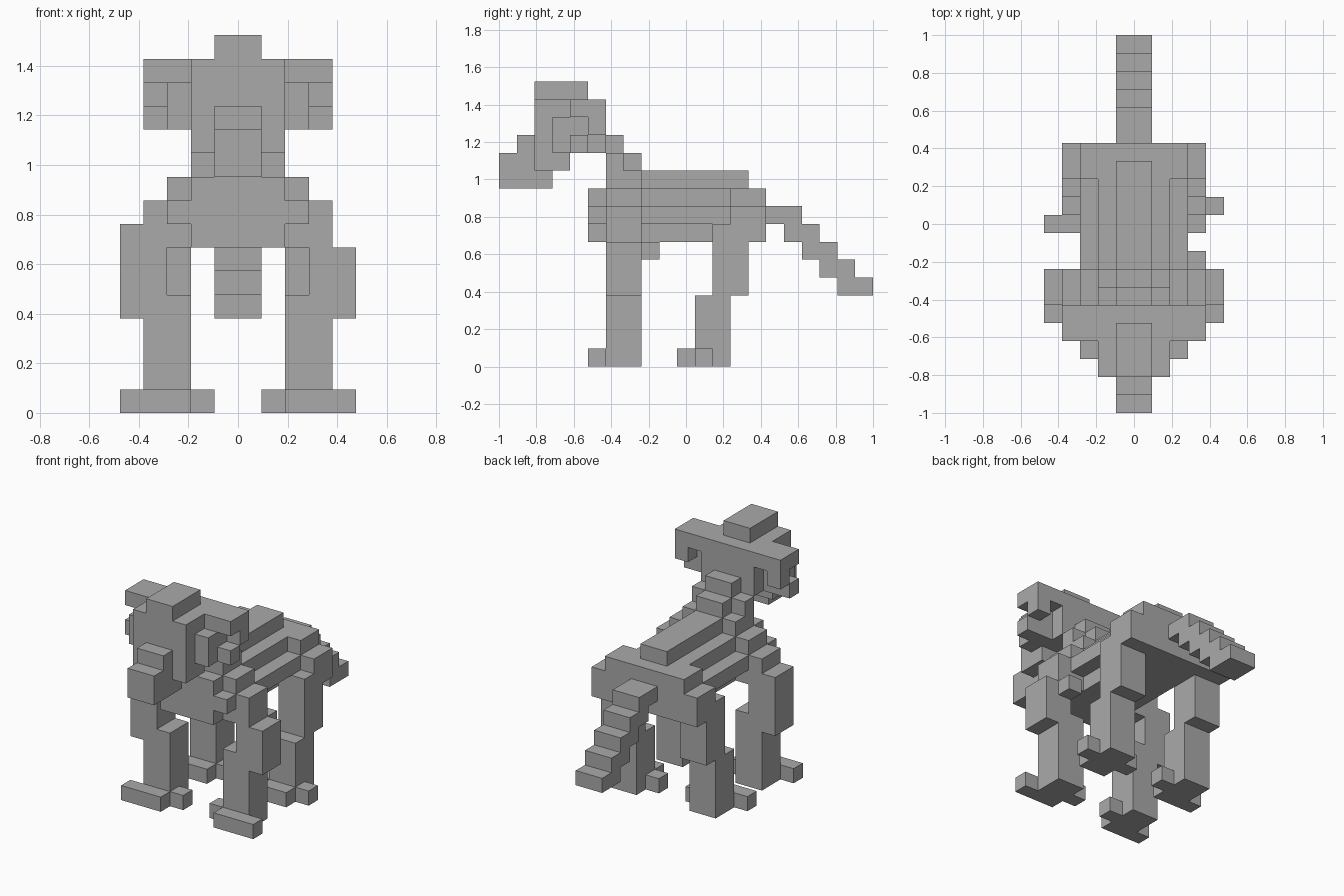
import bpy, bmesh
from math import radians
from itertools import product
from mathutils import Vector

cube = bpy.data.objects.get("Cube")
if cube:
    bpy.data.objects.remove(cube, do_unlink=True)

U = 2 / 21  # one block

grey = bpy.data.materials.new("plain_grey")
grey.use_nodes = True
grey.diffuse_color = (0.4, 0.4, 0.4, 1)
grey.node_tree.nodes["Principled BSDF"].inputs["Base Color"].default_value = (0.4, 0.4, 0.4, 1)


def box(x0, x1, y0, y1, z0, z1):
    """Cells of one block-aligned box, y counted from the nose."""
    return set(product(range(x0, x1), range(y0, y1), range(z0, z1)))


def mid(half, *yz):
    return box(-half, half, *yz)


def mirrored(cells):
    return {(-x - 1, y, z) for x, y, z in cells}


def part(name, *boxes):
    """Joins boxes into one closed shell with large flat faces."""
    cells = set().union(*boxes)
    bm = bmesh.new()
    for cell in cells:
        for axis, side in product(range(3), (0, 1)):
            neighbour = list(cell)
            neighbour[axis] += 2 * side - 1
            if tuple(neighbour) in cells:
                continue
            b, c = (axis + 1) % 3, (axis + 2) % 3
            ring = []
            for db, dc in ((0, 0), (1, 0), (1, 1), (0, 1)):
                p = Vector(cell)
                p[axis] += side
                p[b] += db
                p[c] += dc
                ring.append(bm.verts.new((p.x * U, p.y * U - 1, p.z * U)))
            bm.faces.new(ring if side else ring[::-1])
    bmesh.ops.remove_doubles(bm, verts=bm.verts[:], dist=U / 100)
    bmesh.ops.dissolve_limit(bm, angle_limit=radians(1), verts=bm.verts[:], edges=bm.edges[:])
    mesh = bpy.data.meshes.new(name)
    bm.to_mesh(mesh)
    bm.free()
    mesh.materials.append(grey)
    obj = bpy.data.objects.new(name, mesh)
    bpy.context.scene.collection.objects.link(obj)


# Head
part("head", mid(2, 2, 4, 11, 15), mid(2, 4, 6, 12, 15))
part("crest", mid(1, 2, 5, 15, 16))
part("snout", mid(1, 0, 1, 10, 12), mid(1, 1, 2, 10, 13), mid(1, 2, 3, 10, 11))

# Curled ears or horns
ear = (box(2, 4, 4, 6, 14, 15) | box(3, 4, 5, 6, 13, 14)
       | box(2, 3, 3, 5, 12, 14) | box(3, 4, 4, 5, 12, 13))
part("left_ear", ear)
part("right_ear", mirrored(ear))

# Neck and trunk
part("neck", mid(2, 6, 7, 10, 12), mid(2, 7, 8, 10, 11),
     mid(1, 7, 8, 11, 12), mid(1, 6, 7, 12, 13))
tuft = box(2, 3, 5, 6, 8, 9)
part("chest", mid(2, 5, 8, 7, 10), tuft, mirrored(tuft))
part("shoulders", mid(4, 6, 8, 7, 9), mid(3, 6, 8, 9, 10))
part("body", mid(2, 8, 13, 7, 10), mid(3, 8, 13, 8, 9))
part("hips", mid(4, 13, 15, 7, 9), mid(3, 13, 15, 9, 10))
part("spine", mid(1, 8, 14, 10, 11))

# Stepped tail
part("tail", *[mid(1, 15 + i, 17 + i, 8 - i, 9 - i) for i in range(5)])

# Front legs
front_leg = box(2, 4, 6, 8, 0, 5) | box(3, 4, 6, 8, 5, 7) | box(4, 5, 6, 8, 4, 7)
front_foot = box(2, 5, 5, 6, 0, 1) | box(1, 2, 6, 7, 0, 1)
part("left_front_leg", front_leg, box(3, 4, 8, 9, 6, 7))
part("right_front_leg", mirrored(front_leg | box(4, 5, 6, 8, 7, 8)))
part("left_front_toes", front_foot)
part("right_front_toes", mirrored(front_foot))

# Hind legs
hind_leg = box(2, 4, 11, 13, 0, 4) | box(2, 4, 12, 14, 4, 8)
hind_foot = box(2, 4, 10, 11, 0, 1) | box(1, 2, 11, 12, 0, 1)
part("left_hind_leg", hind_leg)
part("right_hind_leg", mirrored(hind_leg))
part("left_hind_toes", hind_foot, box(4, 5, 11, 12, 0, 1))
part("right_hind_toes", mirrored(hind_foot | box(4, 5, 10, 11, 0, 1)))
